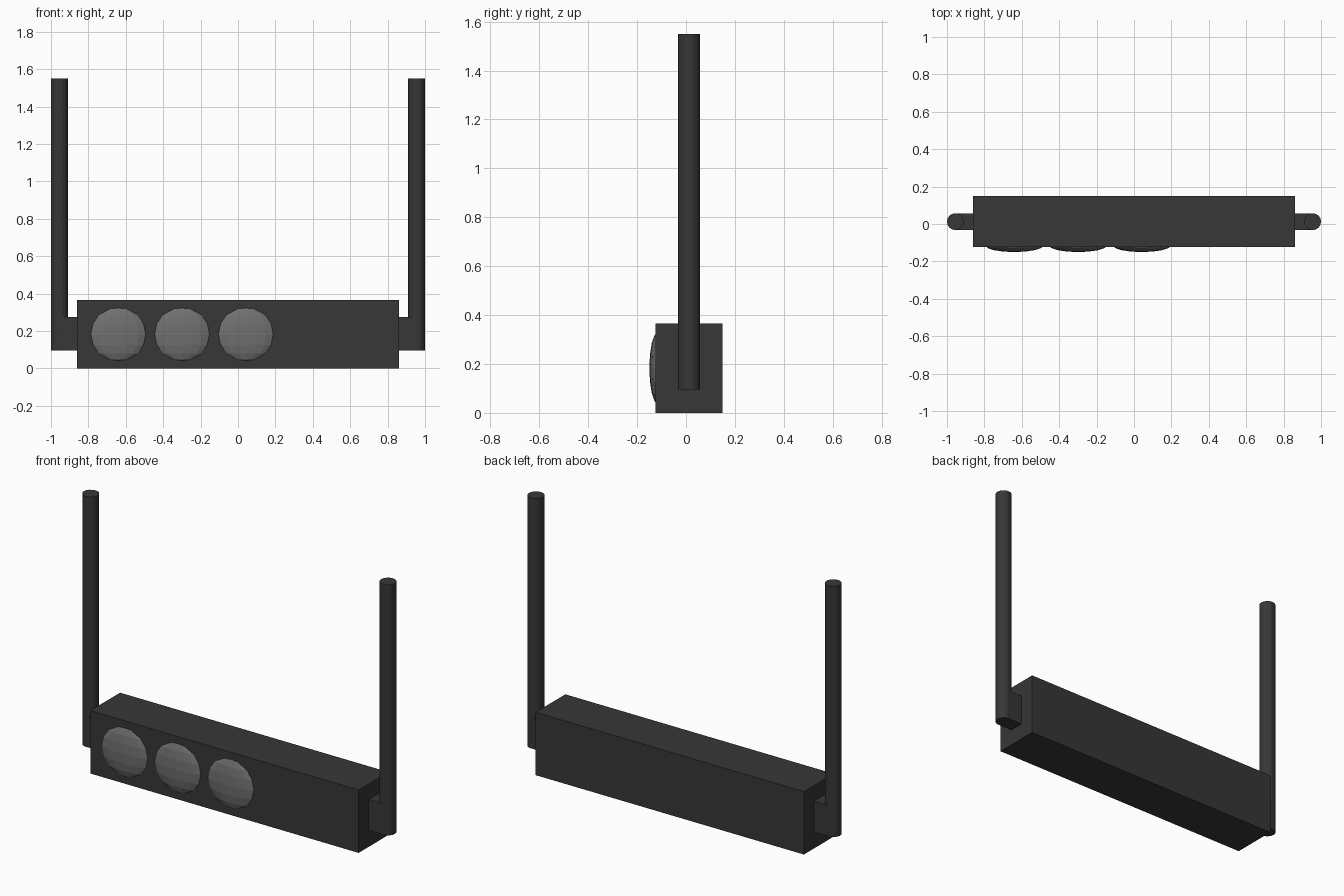
import bpy

if "Cube" in bpy.data.objects:
    bpy.data.objects.remove(bpy.data.objects["Cube"])

HOUSING_Y = 0.0125   # shared centre line of housing, brackets and poles


def material(name, value):
    m = bpy.data.materials.new(name)
    m.diffuse_color = (value, value, value, 1)
    m.use_nodes = True
    m.node_tree.nodes["Principled BSDF"].inputs["Base Color"].default_value = m.diffuse_color
    return m


dark = material("dark grey metal", 0.038)
glass = material("grey lens", 0.16)


def finish(name, mat):
    ob = bpy.context.object
    ob.name = name
    ob.data.materials.append(mat)
    return ob


def box(name, lo, hi, mat):
    centre = [(a + b) / 2 for a, b in zip(lo, hi)]
    bpy.ops.mesh.primitive_cube_add(size=1, location=centre)
    ob = finish(name, mat)
    ob.scale = [b - a for a, b in zip(lo, hi)]
    return ob


# Signal housing
box("housing", (-0.862, -0.124, 0), (0.862, 0.149, 0.365), dark)

# Hanging poles and their brackets, one pair per side
for side, s in (("left", -1), ("right", 1)):
    bpy.ops.mesh.primitive_cylinder_add(
        vertices=16, radius=0.045, depth=1.455,
        location=(s * 0.955, HOUSING_Y, 0.095 + 1.455 / 2))
    finish(side + "_pole", dark)
    xs = sorted((s * 0.85, s * 0.955))
    box(side + "_bracket", (xs[0], HOUSING_Y - 0.044, 0.095),
        (xs[1], HOUSING_Y + 0.044, 0.275), dark)

# Three shallow faceted lenses set into the front face
for i in range(3):
    bpy.ops.mesh.primitive_uv_sphere_add(
        segments=16, ring_count=8, radius=1,
        location=(-0.64 + 0.341 * i, -0.115, 0.183))
    finish("lens_%d" % (i + 1), glass).scale = (0.155, 0.035, 0.147)
